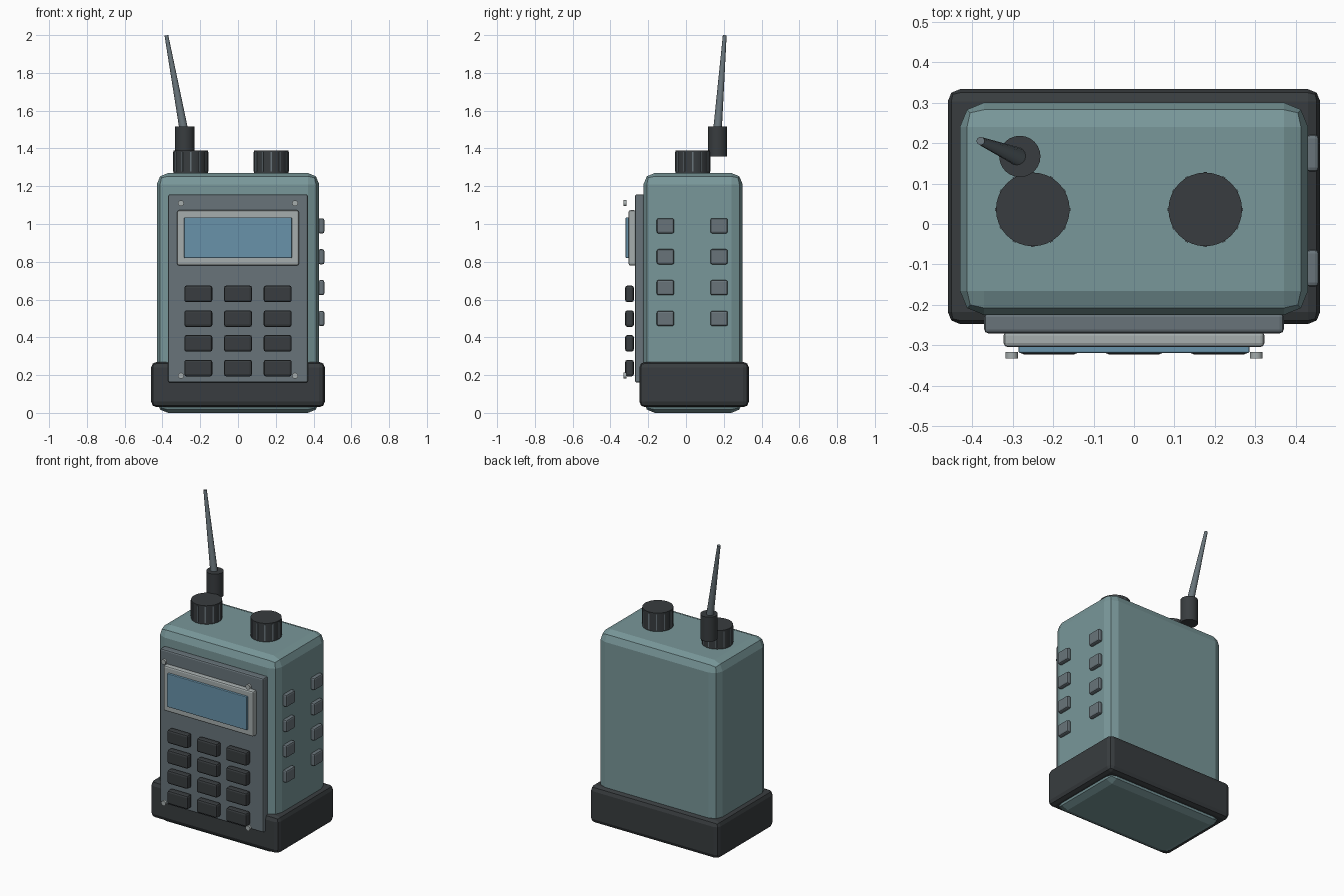
import bpy, math
from mathutils import Vector

if "Cube" in bpy.data.objects:
    bpy.data.objects.remove(bpy.data.objects["Cube"])


def material(name, rgb):
    m = bpy.data.materials.new(name)
    m.diffuse_color = (*rgb, 1)
    m.use_nodes = True
    m.node_tree.nodes["Principled BSDF"].inputs["Base Color"].default_value = m.diffuse_color
    return m


TEAL = material("teal", (0.19, 0.31, 0.32))
DARK = material("dark", (0.04, 0.046, 0.05))
GREY = material("grey", (0.14, 0.175, 0.195))
LIGHT = material("light", (0.38, 0.42, 0.42))
BLUE = material("blue", (0.14, 0.29, 0.40))


def box(name, lo, hi, mat, bevel=0.0, segments=2):
    """Bevelled box between two opposite corners."""
    lo, hi = Vector(lo), Vector(hi)
    bpy.ops.mesh.primitive_cube_add(size=1, location=(lo + hi) / 2)
    o = bpy.context.object
    o.name = name
    o.scale = hi - lo
    bpy.ops.object.transform_apply(location=False, rotation=False, scale=True)
    o.data.materials.append(mat)
    if bevel:
        b = o.modifiers.new("bevel", 'BEVEL')
        b.width, b.segments = bevel, segments
    return o


def rod(name, a, b, r1, r2, mat, sides=24):
    """Cylinder or cone running from point a to point b."""
    a, b = Vector(a), Vector(b)
    d = b - a
    bpy.ops.mesh.primitive_cone_add(vertices=sides, radius1=r1, radius2=r2,
                                    depth=d.length, location=(a + b) / 2)
    o = bpy.context.object
    o.name = name
    o.rotation_euler = d.to_track_quat('Z', 'Y').to_euler()
    o.data.materials.append(mat)
    bpy.ops.object.shade_smooth_by_angle(angle=math.radians(30))
    return o


# Case and rubber boot
box("body", (-0.43, -0.225, 0), (0.43, 0.30, 1.27), TEAL, 0.06)
box("boot", (-0.46, -0.247, 0.03), (0.46, 0.333, 0.27), DARK, 0.03)

# Front plate, display frame and screen
box("front_panel", (-0.37, -0.27, 0.16), (0.37, -0.22, 1.157), GREY, 0.01)
box("display_frame", (-0.322, -0.304, 0.78), (0.322, -0.265, 1.073), LIGHT, 0.01)
box("screen", (-0.285, -0.319, 0.82), (0.285, -0.295, 1.035), BLUE, 0.004)

# Keypad
for row in range(4):
    for col in range(3):
        x, z = (col - 1) * 0.21, 0.63 - row * 0.131
        box(f"key_{row}_{col}", (x - 0.074, -0.322, z - 0.044),
            (x + 0.074, -0.276, z + 0.044), DARK, 0.012)

# Corner screws
for x in (-0.302, 0.302):
    for z in (0.197, 1.11):
        rod("screw", (x, -0.316, z), (x, -0.332, z), 0.016, 0.016, LIGHT, 12)

# Buttons on the right side
for y in (-0.109, 0.175):
    for i in range(4):
        z = 0.99 - i * 0.1635
        box("side_button", (0.425, y - 0.046, z - 0.04),
            (0.457, y + 0.046, z + 0.04), GREY, 0.01)

# Knobs with grip ridges
for x in (-0.25, 0.176):
    rod("knob", (x, 0.036, 1.26), (x, 0.036, 1.39), 0.091, 0.091, DARK, 32)
    for i in range(12):
        a = math.tau * i / 12
        ridge = box("knob_ridge", (-0.004, -0.004, -0.052), (0.004, 0.004, 0.052), GREY)
        ridge.location = (x + 0.089 * math.cos(a), 0.036 + 0.089 * math.sin(a), 1.33)
        ridge.rotation_euler.z = a

# Antenna socket and leaning whip
rod("antenna_base", (-0.282, 0.167, 1.358), (-0.282, 0.167, 1.517), 0.051, 0.051, DARK)
rod("antenna", (-0.278, 0.163, 1.45), (-0.379, 0.205, 1.998), 0.024, 0.01, GREY, 16)
